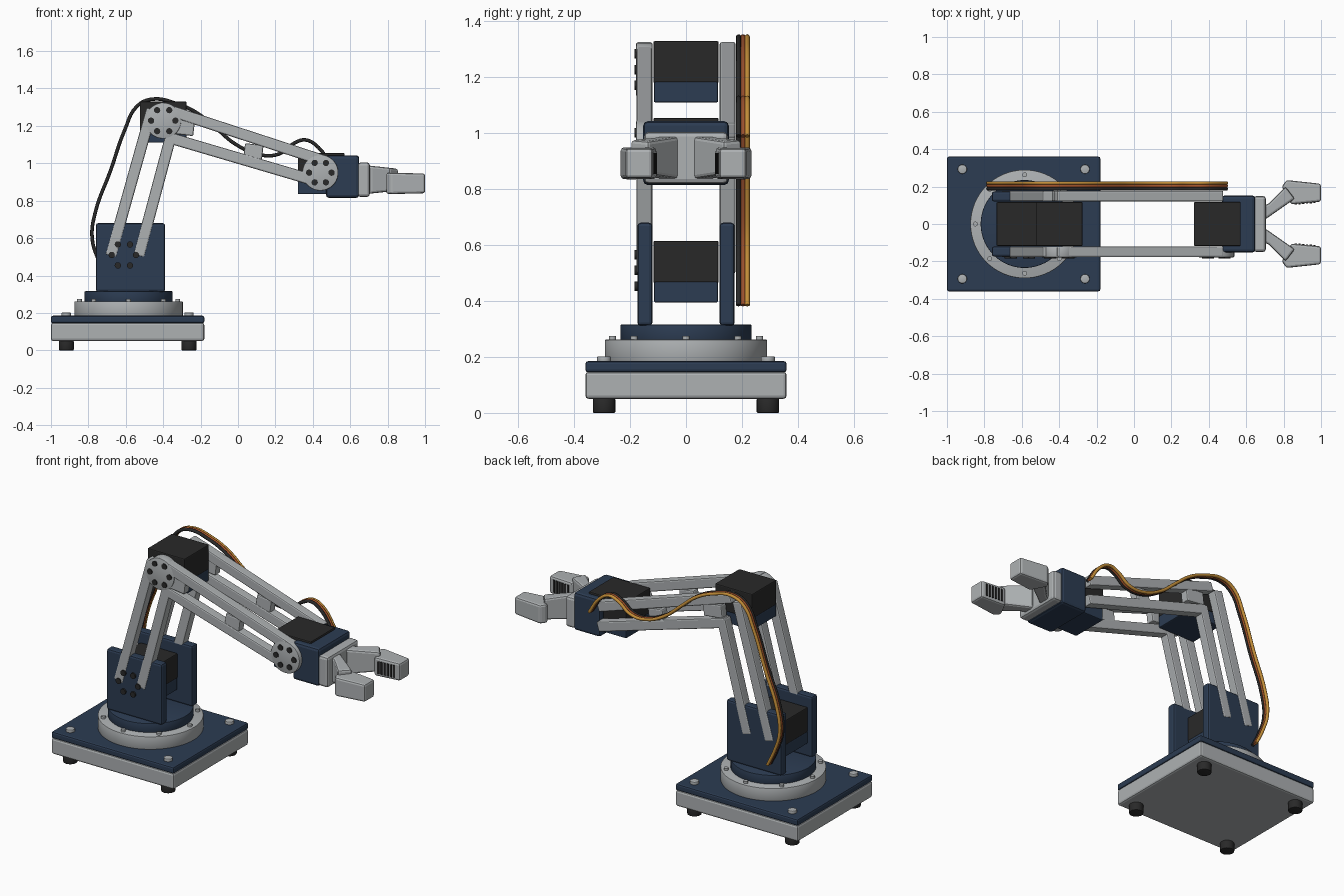
import bpy, bmesh, math
from mathutils import Matrix, Vector

cube = bpy.data.objects.get("Cube")
if cube:
    bpy.data.objects.remove(cube, do_unlink=True)


def material(name, r, g, b):
    m = bpy.data.materials.new(name)
    m.use_nodes = True
    m.diffuse_color = (r, g, b, 1)
    m.node_tree.nodes["Principled BSDF"].inputs["Base Color"].default_value = (r, g, b, 1)
    return m


SILVER = material("silver metal", 0.42, 0.44, 0.45)
NAVY = material("navy blue", 0.025, 0.045, 0.085)
BLACK = material("black plastic", 0.022, 0.022, 0.022)
RED = material("red brown wire", 0.38, 0.09, 0.025)
GOLD = material("golden wire", 0.55, 0.27, 0.04)


def finish(name, bm, mat, bevel=0.0, smooth=False):
    """Bevel sharp edges and turn the bmesh into an object."""
    bmesh.ops.recalc_face_normals(bm, faces=bm.faces)
    if bevel:
        edges = [e for e in bm.edges if e.calc_face_angle(0) > 0.7]
        bmesh.ops.bevel(bm, geom=edges, offset=bevel, segments=2, profile=0.5, affect='EDGES')
    me = bpy.data.meshes.new(name)
    bm.to_mesh(me)
    bm.free()
    me.materials.append(mat)
    if smooth:
        me.shade_smooth()
        me.set_sharp_from_angle(angle=math.radians(35))
    ob = bpy.data.objects.new(name, me)
    bpy.context.collection.objects.link(ob)
    return ob


def box(name, mat, x, y, z, bevel=0.008):
    """Box from (min, max) pairs."""
    bm = bmesh.new()
    size = [b - a for a, b in (x, y, z)]
    mid = [(a + b) / 2 for a, b in (x, y, z)]
    bmesh.ops.create_cube(bm, size=1, matrix=Matrix.Translation(mid) @ Matrix.Diagonal((*size, 1)))
    return finish(name, bm, mat, bevel)


def cylinder(name, mat, centre, radius, depth, axis='Z', sides=24, bevel=0.0):
    bm = bmesh.new()
    turn = Matrix.Rotation(math.pi / 2, 4, 'X') if axis == 'Y' else Matrix()
    bmesh.ops.create_cone(bm, cap_ends=True, segments=sides, radius1=radius, radius2=radius,
                          depth=depth, matrix=Matrix.Translation(centre) @ turn)
    return finish(name, bm, mat, bevel, True)


def bar(name, start, end, y, width=0.06, depth=0.057):
    """Flat bar in a plane of constant y, between two (x, z) points."""
    a, b = Vector((start[0], y, start[1])), Vector((end[0], y, end[1]))
    d = b - a
    bm = bmesh.new()
    bmesh.ops.create_cube(bm, size=1, matrix=Matrix.Translation((a + b) / 2)
                          @ Matrix.Rotation(-math.atan2(d.z, d.x), 4, 'Y')
                          @ Matrix.Diagonal((d.length, depth, width, 1)))
    return finish(name, bm, SILVER, 0.008)


def prism(name, mat, outline, side, z0, z1, tip=1.0, bevel=0.012):
    """Extrude a top-view outline, shrinking its height towards the far end by tip."""
    bm = bmesh.new()
    mid, half = (z0 + z1) / 2, (z1 - z0) / 2
    xs = [p[0] for p in outline]
    rows = []
    for s in (-1, 1):
        rows.append([bm.verts.new((x, y * side, mid + s * half
                     * (1 + (tip - 1) * (x - min(xs)) / (max(xs) - min(xs))))) for x, y in outline])
        bm.faces.new(rows[-1])
    n = len(outline)
    for i in range(n):
        j = (i + 1) % n
        bm.faces.new((rows[0][i], rows[0][j], rows[1][j], rows[1][i]))
    return finish(name, bm, mat, bevel)


def bolt_circle(name, x, z, radius):
    for i in range(6):
        a = math.radians(60 * i)
        cylinder(f"{name}_{i}", BLACK, (x + radius * math.cos(a), -0.175, z + radius * math.sin(a)),
                 0.017, 0.018, 'Y', 12)


def servo(name, x, z):
    """Motor with a navy foot and a black body."""
    box(name + "_foot", NAVY, (x, x + 0.25), (-0.115, 0.115), (z, z + 0.075), 0.006)
    box(name + "_body", BLACK, (x, x + 0.25), (-0.117, 0.117), (z + 0.07, z + 0.22), 0.006)


# Base plates, feet and corner screws
CX = -0.59
box("base_box", SILVER, (-1, -0.18), (-0.36, 0.36), (0.05, 0.147), 0.012)
box("base_top_plate", NAVY, (-1, -0.18), (-0.36, 0.36), (0.145, 0.185), 0.01)
for i, sx in enumerate((-1, 1)):
    for j, sy in enumerate((-1, 1)):
        x, y = CX + 0.328 * sx, 0.293 * sy
        cylinder(f"foot_{i}{j}", BLACK, (x, y, 0.026), 0.04, 0.052, bevel=0.004)
        cylinder(f"corner_screw_{i}{j}", SILVER, (x, y, 0.191), 0.025, 0.022, sides=16, bevel=0.004)

# Turntable
TX = -0.585
cylinder("turntable_ring", SILVER, (TX, 0, 0.223), 0.29, 0.078, sides=64, bevel=0.004)
cylinder("turntable_disc", NAVY, (TX, 0, 0.285), 0.235, 0.062, sides=64, bevel=0.004)
for i in range(8):
    a = math.radians(45 * i)
    cylinder(f"ring_screw_{i}", SILVER, (TX + 0.263 * math.cos(a), 0.263 * math.sin(a), 0.267),
             0.013, 0.016, sides=12)

# Shoulder cheeks and the three motors
for side, s in (("right", -1), ("left", 1)):
    box(f"{side}_shoulder_cheek", NAVY, (-0.76, -0.39), sorted((0.12 * s, 0.174 * s)),
        (0.312, 0.68), 0.012)
servo("shoulder_motor", -0.735, 0.395)
servo("elbow_motor", -0.525, 1.11)
servo("wrist_motor", 0.32, 0.835)

# Paired arm bars and spacers on both sides
for side, s in (("right", -1), ("left", 1)):
    y = 0.149 * s
    bar(f"{side}_lower_arm_back", (-0.68, 0.505), (-0.46, 1.29), y)
    bar(f"{side}_lower_arm_front", (-0.53, 0.505), (-0.355, 1.16), y)
    bar(f"{side}_forearm_top", (-0.42, 1.3), (0.47, 1.01), y)
    bar(f"{side}_forearm_bottom", (-0.38, 1.14), (0.47, 0.89), y)
    bar(f"{side}_elbow_spacer", (-0.36, 1.2), (-0.235, 1.185), y, 0.08, 0.05)
    bar(f"{side}_forearm_spacer", (0.033, 1.068), (0.132, 1.056), y, 0.08, 0.05)

# Bolted hub discs on the right side
cylinder("elbow_hub", SILVER, (-0.40, -0.149, 1.228), 0.096, 0.058, 'Y', 40, 0.004)
cylinder("wrist_hub", SILVER, (0.44, -0.149, 0.95), 0.096, 0.058, 'Y', 40, 0.004)
bolt_circle("shoulder_bolt", -0.61, 0.51, 0.065)
bolt_circle("elbow_bolt", -0.40, 1.228, 0.065)
bolt_circle("wrist_bolt", 0.44, 0.95, 0.06)

# Gripper body
box("wrist_block", NAVY, (0.47, 0.648), (-0.153, 0.153), (0.815, 1.043), 0.016)
box("gripper_palm", SILVER, (0.64, 0.705), (-0.15, 0.15), (0.82, 1.005), 0.016)

# Finger links, fingers and dark grip ridges
link = [(0.68, 0.03), (0.71, 0.03), (0.86, 0.135), (0.81, 0.2), (0.72, 0.11), (0.68, 0.09)]
finger = [(0.79, 0.2), (0.815, 0.235), (1.0, 0.215), (1.0, 0.12), (0.84, 0.105)]
for side, s in (("right", -1), ("left", 1)):
    prism(f"{side}_finger_link", SILVER, link, s, 0.835, 0.99, 0.75)
    prism(f"{side}_finger", SILVER, finger, s, 0.835, 0.95, 0.92)
    for i in range(6):
        x = 0.865 + 0.02 * i
        y = 0.108 + 0.094 * (x - 0.84)
        box(f"{side}_grip_ridge_{i}", BLACK, (x - 0.006, x + 0.006),
            sorted(((y - 0.007) * s, (y + 0.006) * s)), (0.855, 0.93), 0)

# Three-strand cable along the left side
path = [(-0.70, 0.385), (-0.745, 0.48), (-0.78, 0.6), (-0.765, 0.73), (-0.68, 0.965),
        (-0.605, 1.18), (-0.54, 1.305), (-0.46, 1.343), (-0.33, 1.32), (-0.22, 1.27),
        (-0.12, 1.19), (-0.01, 1.1), (0.12, 1.045), (0.22, 1.05), (0.30, 1.107),
        (0.36, 1.125), (0.43, 1.085), (0.495, 0.99)]
for name, mat, y in (("dark", BLACK, 0.188), ("red", RED, 0.204), ("gold", GOLD, 0.219)):
    curve = bpy.data.curves.new(name + "_wire", 'CURVE')
    curve.dimensions = '3D'
    curve.bevel_depth = 0.0095
    curve.bevel_resolution = 2
    curve.resolution_u = 5
    curve.use_fill_caps = True
    sp = curve.splines.new('BEZIER')
    sp.bezier_points.add(len(path) - 1)
    for p, (x, z) in zip(sp.bezier_points, path):
        p.co = (x, y, z)
        p.handle_left_type = p.handle_right_type = 'AUTO'
    curve.materials.append(mat)
    bpy.context.collection.objects.link(bpy.data.objects.new(name + "_wire", curve))
